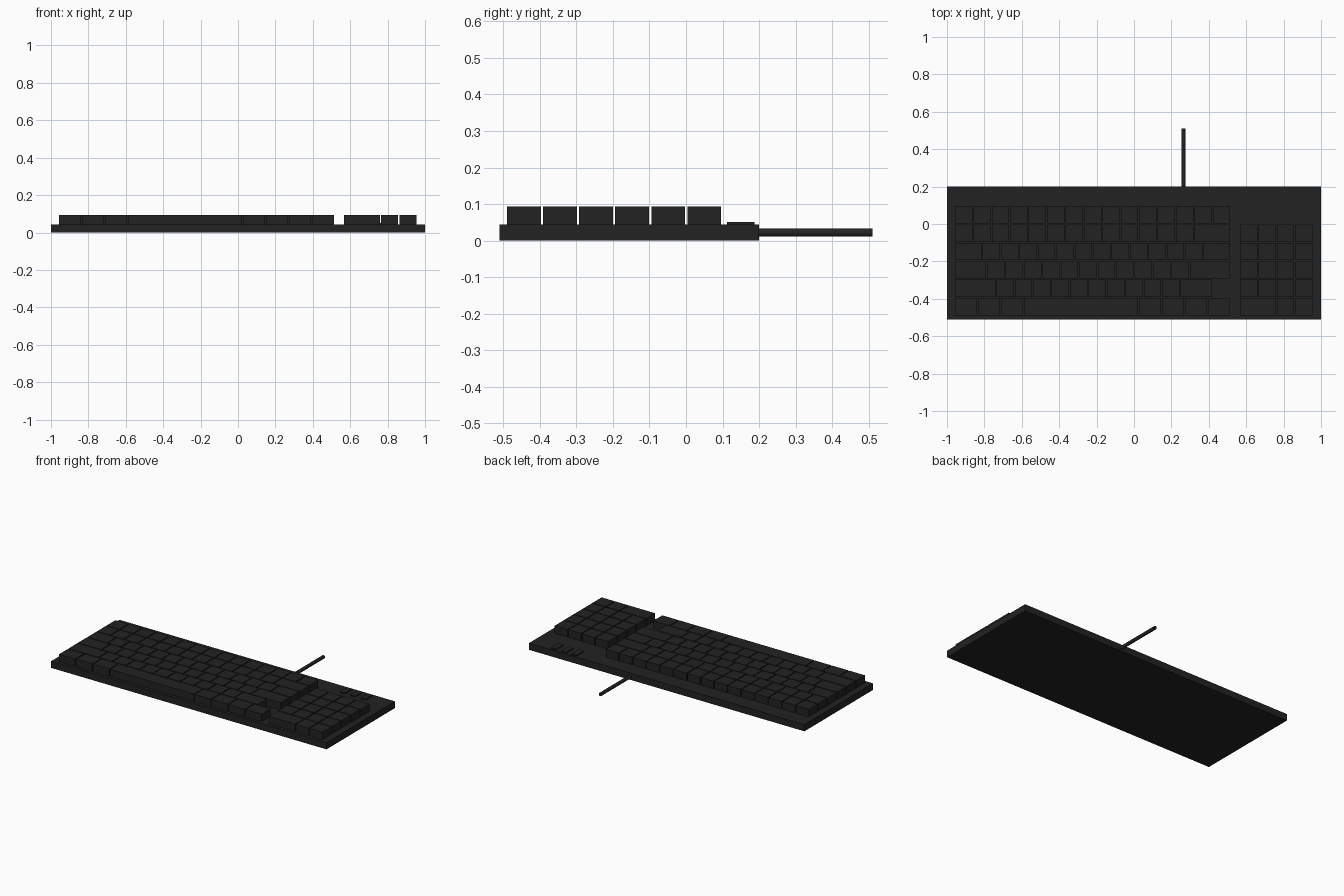
import bpy
import bmesh
from mathutils import Matrix, Vector

cube = bpy.data.objects.get("Cube")
if cube:
    bpy.data.objects.remove(cube, do_unlink=True)


def material(name, value):
    mat = bpy.data.materials.new(name)
    mat.use_nodes = True
    colour = (value, value, value, 1)
    mat.diffuse_color = colour
    bsdf = next(n for n in mat.node_tree.nodes if n.type == "BSDF_PRINCIPLED")
    bsdf.inputs["Base Color"].default_value = colour
    return mat


black = material("matte black", 0.016)


def finish(name, bm):
    mesh = bpy.data.meshes.new(name)
    bm.to_mesh(mesh)
    bm.free()
    mesh.materials.append(black)
    obj = bpy.data.objects.new(name, mesh)
    bpy.context.collection.objects.link(obj)
    return obj


def box(name, low, high):
    low, high = Vector(low), Vector(high)
    bm = bmesh.new()
    place = Matrix.Translation((low + high) / 2) @ Matrix.Diagonal((high - low).to_4d())
    bmesh.ops.create_cube(bm, size=1, matrix=place)
    return finish(name, bm)


UNIT, GAP = 0.0985, 0.006
BASE_TOP, KEY_TOP = 0.044, 0.093


def key_row(name, left, front, widths):
    """Lay keys from left to right; widths are in key units."""
    x = left
    for number, width in enumerate(widths, 1):
        end = x + width * UNIT
        box(f"{name}_key_{number}", (x, front, BASE_TOP),
            (end - GAP, front + UNIT - GAP, KEY_TOP))
        x = end


# Case
box("case", (-1, -0.51, 0), (1, 0.2, BASE_TOP))

# Main key block, front row first
main_rows = {
    "space_row": [1.25] * 3 + [6.25] + [1.25] * 4,
    "shift_row": [2.25] + [1] * 10 + [1.75],
    "home_row": [1.75] + [1] * 11 + [2.25],
    "upper_row": [1.5] + [1] * 12 + [1.5],
    "number_row": [1] * 13 + [2],
    "function_row": [1] * 15,
}
FRONT = -0.489
for i, (name, widths) in enumerate(main_rows.items()):
    key_row(name, -0.957, FRONT + i * UNIT, widths)

# Number pad
for i in range(5):
    key_row(f"number_pad_{i + 1}", 0.567, FRONT + i * UNIT,
            [2, 1, 1] if i == 0 else [1] * 4)

# Indicator plates behind the number pad
for i in range(3):
    x = 0.68 + 0.075 * i
    box(f"indicator_{i + 1}", (x - 0.018, 0.112, BASE_TOP), (x + 0.018, 0.188, 0.051))

# Cable leaving the back of the case
bm = bmesh.new()
turn = Matrix.Translation((0.265, 0.35, 0.022)) @ Matrix.Rotation(1.5708, 4, "X")
bmesh.ops.create_cone(bm, cap_ends=True, segments=16, radius1=0.011, radius2=0.011,
                      depth=0.32, matrix=turn)
cable = finish("cable", bm)
for face in cable.data.polygons:
    face.use_smooth = len(face.vertices) == 4
